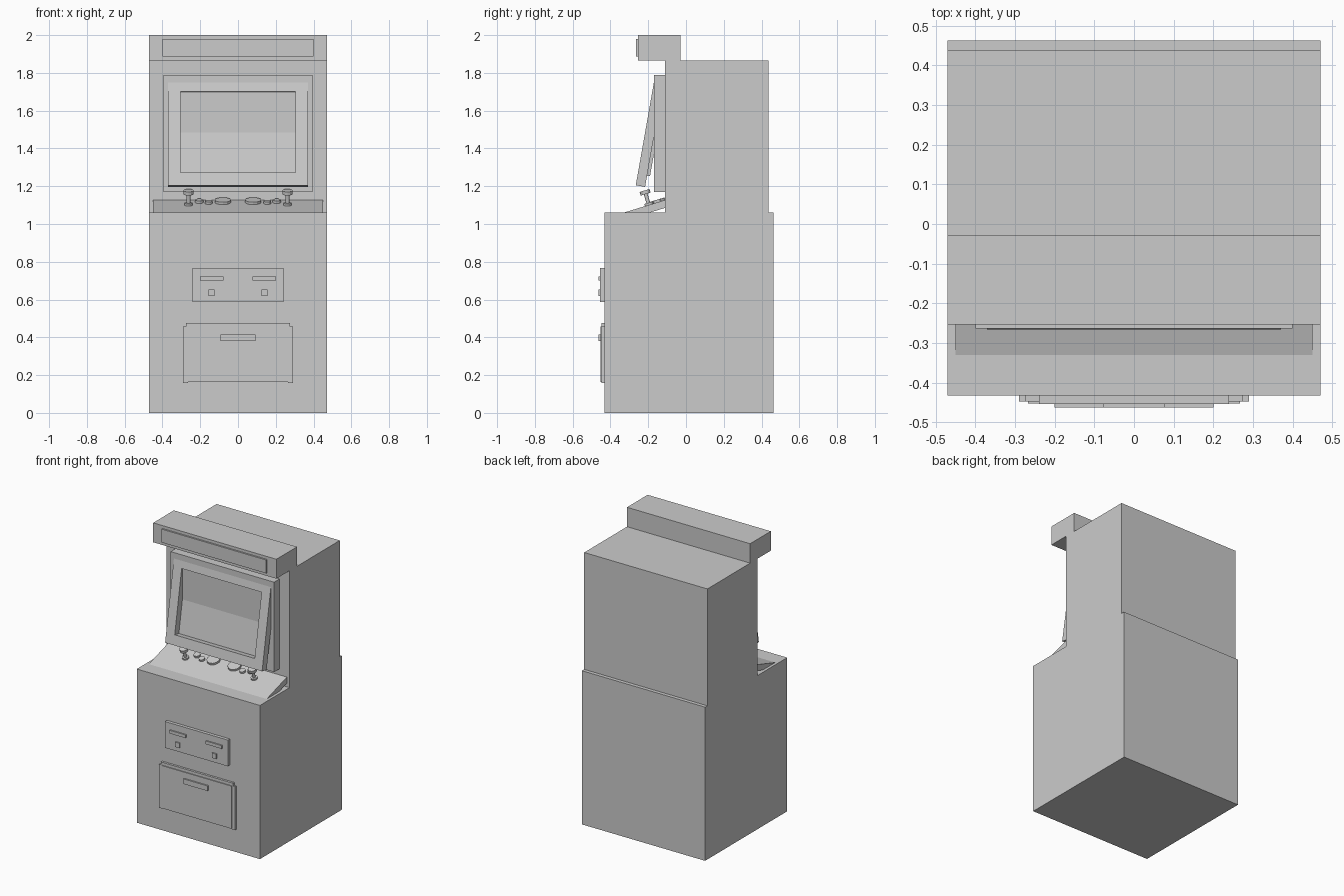
import bpy, bmesh, math
from mathutils import Matrix, Vector

if "Cube" in bpy.data.objects:
    bpy.data.objects.remove(bpy.data.objects["Cube"])


def finish(name, bm, matrix):
    bmesh.ops.recalc_face_normals(bm, faces=bm.faces)
    me = bpy.data.meshes.new(name)
    bm.to_mesh(me)
    bm.free()
    ob = bpy.data.objects.new(name, me)
    ob.matrix_world = matrix
    bpy.context.collection.objects.link(ob)
    return ob


def box(name, x, y, z, frame=Matrix()):
    """Box from (min, max) ranges, placed in a frame."""
    c = Vector([(r[0] + r[1]) / 2 for r in (x, y, z)])
    s = [r[1] - r[0] for r in (x, y, z)]
    bm = bmesh.new()
    bmesh.ops.create_cube(bm, size=1, matrix=Matrix.Diagonal((*s, 1)))
    return finish(name, bm, frame @ Matrix.Translation(c))


def disc(name, x, y, z, r, h, frame, sides=12):
    """Upright cylinder standing at local height z."""
    bm = bmesh.new()
    bmesh.ops.create_cone(bm, cap_ends=True, segments=sides, radius1=r, radius2=r, depth=h)
    return finish(name, bm, frame @ Matrix.Translation((x, y, z + h / 2)))


def tilted(y, z, degrees):
    return Matrix.Translation((0, y, z)) @ Matrix.Rotation(math.radians(degrees), 4, 'X')


# Cabinet
W = (-0.47, 0.47)
box("lower_cabinet", W, (-0.432, 0.463), (0, 1.06))
box("upper_cabinet", W, (-0.11, 0.438), (1.06, 1.866))
box("marquee_box", W, (-0.253, -0.028), (1.866, 2.0))
box("marquee_plate", (-0.40, 0.40), (-0.264, -0.25), (1.888, 1.98))

# Monitor housing, screen and bezel with a rectangular opening
box("monitor_housing", (-0.395, 0.395), (-0.17, -0.11), (1.17, 1.79))
face = tilted(-0.266, 1.205, -10)
bm = bmesh.new()
loops = []
for depth in (0, 0.05):
    for w, z0, z1 in ((0.37, 0, 0.59), (0.305, 0.068, 0.503)):
        loops.append([bm.verts.new((x, depth, z)) for x, z in
                      ((-w, z0), (w, z0), (w, z1), (-w, z1))])
for a, b in ((0, 1), (2, 3), (0, 2), (1, 3)):
    for i in range(4):
        j = (i + 1) % 4
        bm.faces.new((loops[a][i], loops[a][j], loops[b][j], loops[b][i]))
finish("monitor_bezel", bm, face)
box("screen", (-0.305, 0.305), (0.046, 0.066), (0.06, 0.51), face)

# Sloped control panel with mirrored joysticks and buttons
panel = tilted(-0.33, 1.06, 17)
box("control_panel", (-0.45, 0.45), (-0.01, 0.235), (-0.04, 0), panel)
for side, s in (("left", -1), ("right", 1)):
    x = 0.262 * s
    disc("joystick_base_" + side, x, 0.14, 0, 0.022, 0.012, panel)
    disc("joystick_shaft_" + side, x, 0.14, 0, 0.010, 0.065, panel)
    disc("joystick_knob_" + side, x, 0.14, 0.06, 0.027, 0.02, panel)
    for name, bx, by, r in (("outer", 0.205, 0.187, 0.022),
                            ("middle", 0.155, 0.167, 0.020),
                            ("large", 0.08, 0.187, 0.043)):
        disc(f"{name}_button_{side}", bx * s, by, 0, r, 0.014, panel)

# Coin panel
box("coin_panel", (-0.24, 0.24), (-0.454, -0.43), (0.587, 0.768))
for side, s in (("left", -1), ("right", 1)):
    def span(a, b):
        return tuple(sorted((a * s, b * s)))
    box("coin_slot_" + side, span(0.077, 0.2), (-0.463, -0.45), (0.70, 0.722))
    box("coin_return_" + side, span(0.124, 0.157), (-0.463, -0.45), (0.618, 0.652))
    box("door_side_trim_" + side, span(0.265, 0.29), (-0.447, -0.43), (0.157, 0.457))

# Service door
box("service_door", (-0.267, 0.267), (-0.453, -0.43), (0.163, 0.457))
box("door_top_trim", (-0.275, 0.275), (-0.447, -0.43), (0.455, 0.477))
box("door_handle", (-0.092, 0.092), (-0.463, -0.45), (0.38, 0.415))
